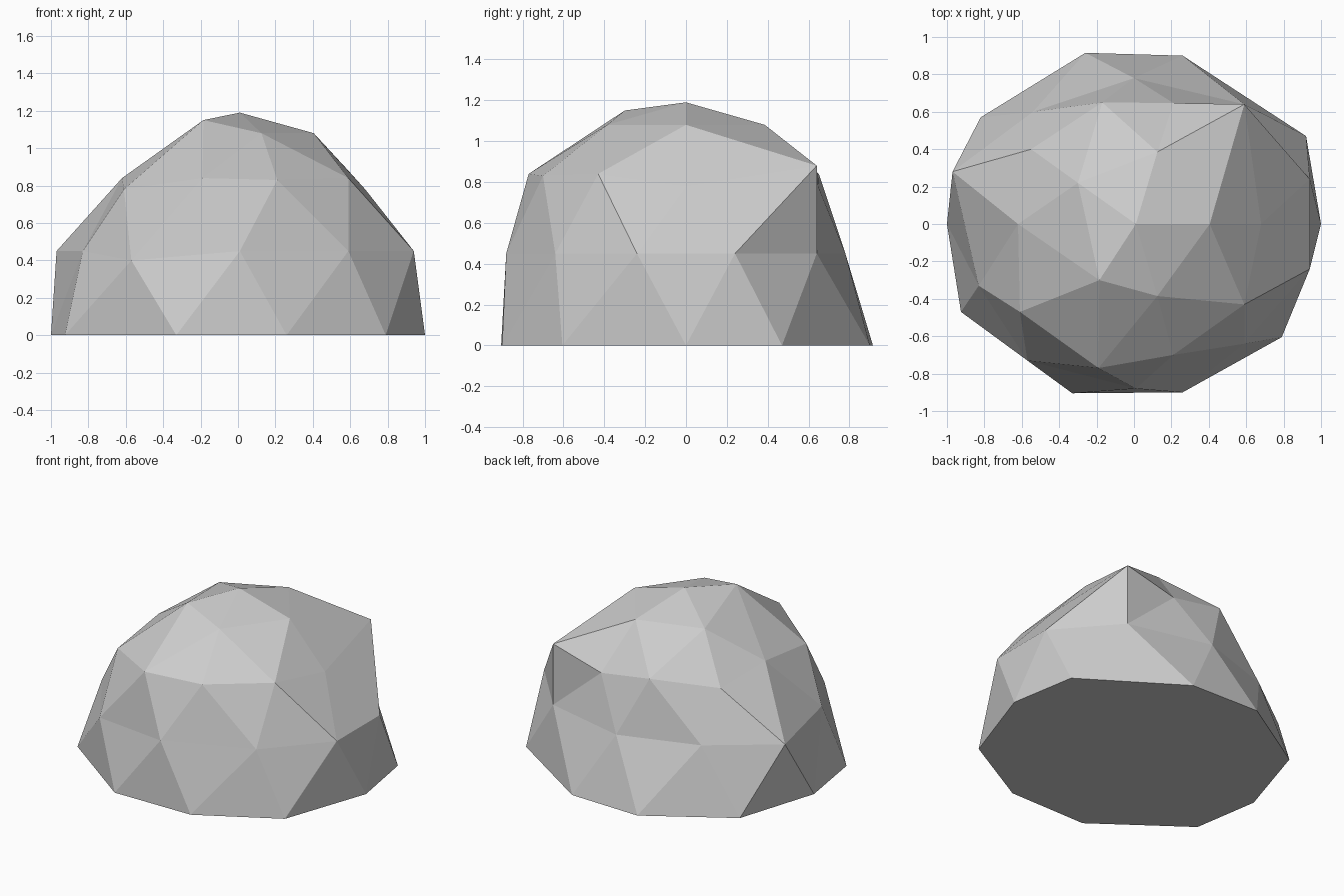
import bpy
import bmesh
from math import cos, sin, radians

cube = bpy.data.objects.get("Cube")
if cube:
    bpy.data.objects.remove(cube, do_unlink=True)

# Material
stone = bpy.data.materials.new("stone_grey")
stone.use_nodes = True
colour = (0.6, 0.6, 0.6, 1)
stone.diffuse_color = colour
stone.node_tree.nodes["Principled BSDF"].inputs["Base Color"].default_value = colour

bm = bmesh.new()


def ring(count, radii, heights, nudges, start=0):
    """Regular ring of vertices, alternating in size, with some knocked out of place."""
    verts = []
    for i in range(count):
        angle = radians(start + i * 360 / count)
        r, z = radii[i % len(radii)], heights[i % len(heights)]
        place = nudges.get(i, (r * cos(angle), r * sin(angle), z))
        verts.append(bm.verts.new(place))
    return verts


def flat_ring(points, z):
    """Irregular ring of vertices at one height."""
    return [bm.verts.new((x, y, z)) for x, y in points]


# Crown: tip, small ring and shoulder ring
tip = bm.verts.new((0.01, 0, 1.19))
crown = ring(5, [0.405], [1.08], {
    2: (-0.30, 0.22, 1.065),
    3: (-0.185, -0.30, 1.15)})
shoulder = ring(10, [0.68, 0.66], [0.78, 0.84], {
    1: (0.59, 0.64, 0.88),
    3: (-0.17, 0.65, 0.84),
    5: (-0.62, 0, 0.84),
    6: (-0.61, -0.47, 0.78),
    7: (-0.19, -0.77, 0.84),
    8: (0.21, -0.70, 0.83),
    9: (0.59, -0.43, 0.84)})

# Waist and wide foot, both counter-clockwise
waist = flat_ring([(0.94, 0.24), (0.59, 0.64), (0, 0.78), (-0.54, 0.60), (-0.97, 0.28),
                   (-0.83, -0.33), (-0.57, -0.73), (0.01, -0.88), (0.59, -0.64),
                   (0.94, -0.24)], 0.45)
waist[6].co.z = 0.40
foot = flat_ring([(1, 0), (0.92, 0.47), (0.26, 0.90), (-0.26, 0.915), (-0.82, 0.57),
                  (-1, 0), (-0.925, -0.47), (-0.33, -0.905), (0.26, -0.90),
                  (0.79, -0.605)], 0)

# Facets of the crown
for i in range(5):
    a, b = crown[i], crown[(i + 1) % 5]
    low, mid, nxt = (shoulder[(2 * i + k) % 10] for k in range(3))
    for tri in ((tip, a, b), (a, low, mid), (a, mid, b), (b, mid, nxt)):
        bm.faces.new(tri)

# Zigzag facets down to the waist and the foot
for i in range(10):
    j = (i + 1) % 10
    bm.faces.new((shoulder[i], waist[i], shoulder[j]))
    bm.faces.new((waist[i], waist[j], shoulder[j]))
    bm.faces.new((waist[i], foot[i], foot[j]))
    bm.faces.new((waist[i], foot[j], waist[j]))

# Flat underside
bm.faces.new(foot[::-1])
bmesh.ops.recalc_face_normals(bm, faces=bm.faces)

mesh = bpy.data.meshes.new("boulder")
bm.to_mesh(mesh)
bm.free()
mesh.materials.append(stone)
bpy.context.collection.objects.link(bpy.data.objects.new("boulder", mesh))
